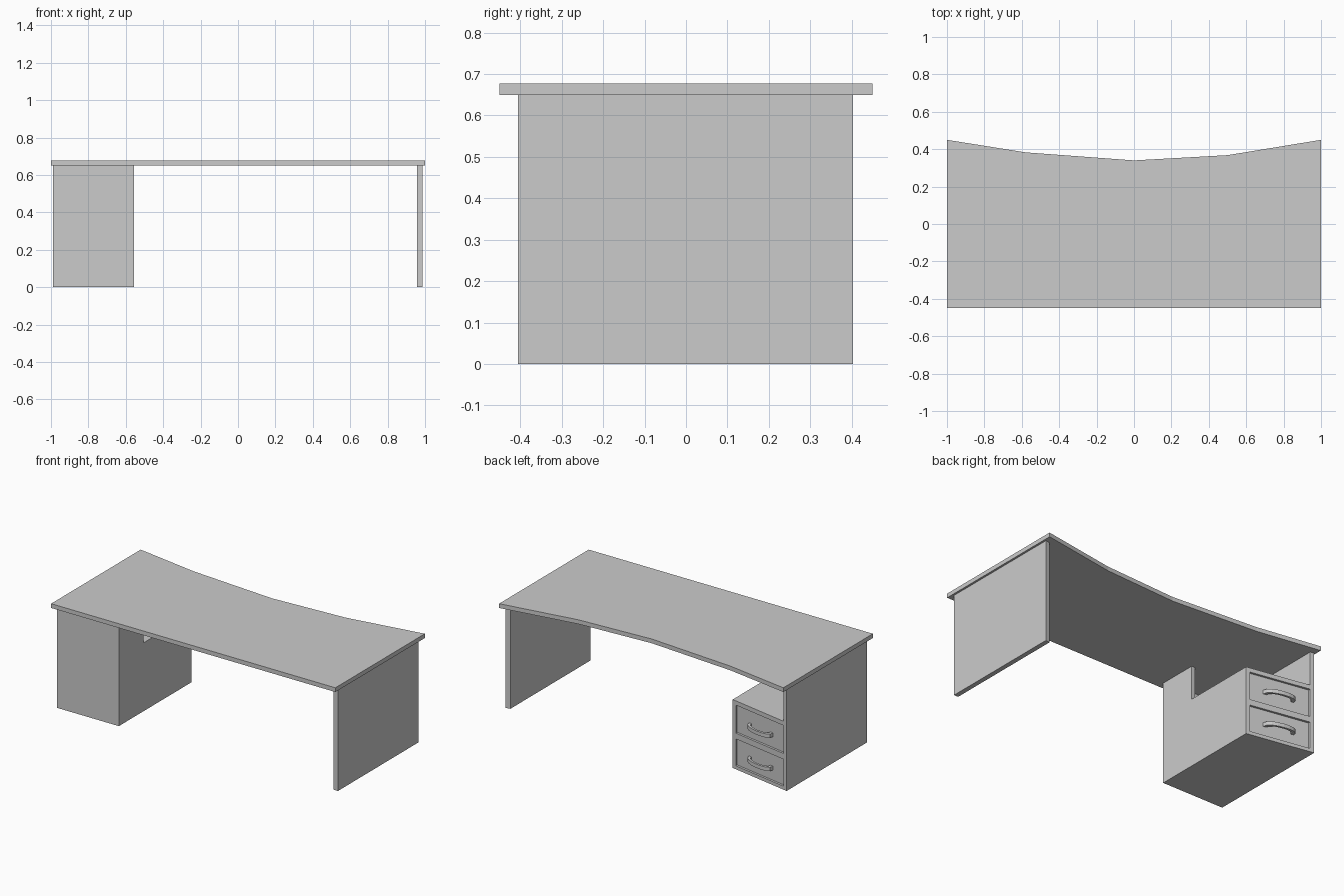
import bpy
import math

if "Cube" in bpy.data.objects:
    bpy.data.objects.remove(bpy.data.objects["Cube"])

LEG_H = 0.65


def prism(name, low, high):
    """Solid between two matching outlines of 3D points."""
    n = len(low)
    faces = [tuple(range(n))[::-1], tuple(range(n, 2 * n))]
    faces += [(i, (i + 1) % n, n + (i + 1) % n, n + i) for i in range(n)]
    me = bpy.data.meshes.new(name)
    me.from_pydata(low + high, [], faces)
    ob = bpy.data.objects.new(name, me)
    bpy.context.collection.objects.link(ob)
    # make all normals point outwards
    import bmesh
    bm = bmesh.new()
    bm.from_mesh(me)
    bmesh.ops.recalc_face_normals(bm, faces=bm.faces)
    bm.to_mesh(me)
    bm.free()
    return ob


def plate(name, outline, z0, z1):
    return prism(name, [(x, y, z0) for x, y in outline],
                 [(x, y, z1) for x, y in outline])


def back(x):
    """Slanted back line of the drawer cabinet, parallel to the top's edge."""
    return 0.403 - 0.183 * (x + 0.99)


def block(name, x0, x1, front, inset, z0, z1):
    """Block whose back end follows the slant; front=None gives a thin panel."""
    def f(x):
        return front if front is not None else back(x) - inset - 0.02
    return plate(name, [(x0, f(x0)), (x1, f(x1)),
                        (x1, back(x1) - inset), (x0, back(x0) - inset)], z0, z1)


# Desktop with the bowed user side
plate("desktop", [(-1, -0.45), (1, -0.45), (1, 0.45), (0.5, 0.368),
                  (0, 0.34), (-0.58, 0.383), (-1, 0.45)], LEG_H, 0.677)

# Right end panel
plate("right_leg_panel", [(0.957, -0.405), (0.987, -0.405),
                          (0.987, 0.403), (0.957, 0.398)], 0, LEG_H)

# Cabinet shell
XL, XR, T = -0.99, -0.555, 0.025
CAB_H = 0.435
plate("cabinet_front_panel", [(XL, -0.405), (XR, -0.405),
                              (XR, -0.38), (XL, -0.38)], 0, LEG_H)
block("cabinet_outer_side", XL, XL + T, -0.38, 0, 0, LEG_H)


def notched(x):
    return [(x, -0.38, 0), (x, back(x), 0), (x, back(x), CAB_H),
            (x, -0.155, CAB_H), (x, -0.155, LEG_H), (x, -0.38, LEG_H)]


prism("cabinet_inner_side", notched(XR - T), notched(XR))

# Shelves that frame the two drawer openings
XI, XO = XL + T, XR - T
for name, z0, z1 in (("cabinet_base", 0, 0.022), ("cabinet_divider", 0.193, 0.23),
                     ("cabinet_top", 0.408, CAB_H)):
    block(name, XI, XO, -0.38, 0, z0, z1)

# Drawer fronts with bow handles
xc = (XI + XO) / 2
for label, z0, z1 in (("lower", 0.022, 0.193), ("upper", 0.23, 0.408)):
    block(label + "_drawer_front", XI, XO, None, 0.014, z0, z1)
    outer, inner = [], []
    for i in range(9):
        a = math.pi * i / 8
        for pts, w, d in ((outer, 0.098, 0.05), (inner, 0.078, 0.036)):
            x = xc - w * math.cos(a)
            pts.append((x, back(x) - 0.015 + d * math.sin(a) ** 0.7 if 0 < i < 8
                        else back(x) - 0.015))
    zc = (z0 + z1) / 2 - 0.008
    plate(label + "_drawer_handle", outer + inner[::-1], zc - 0.012, zc + 0.012)
